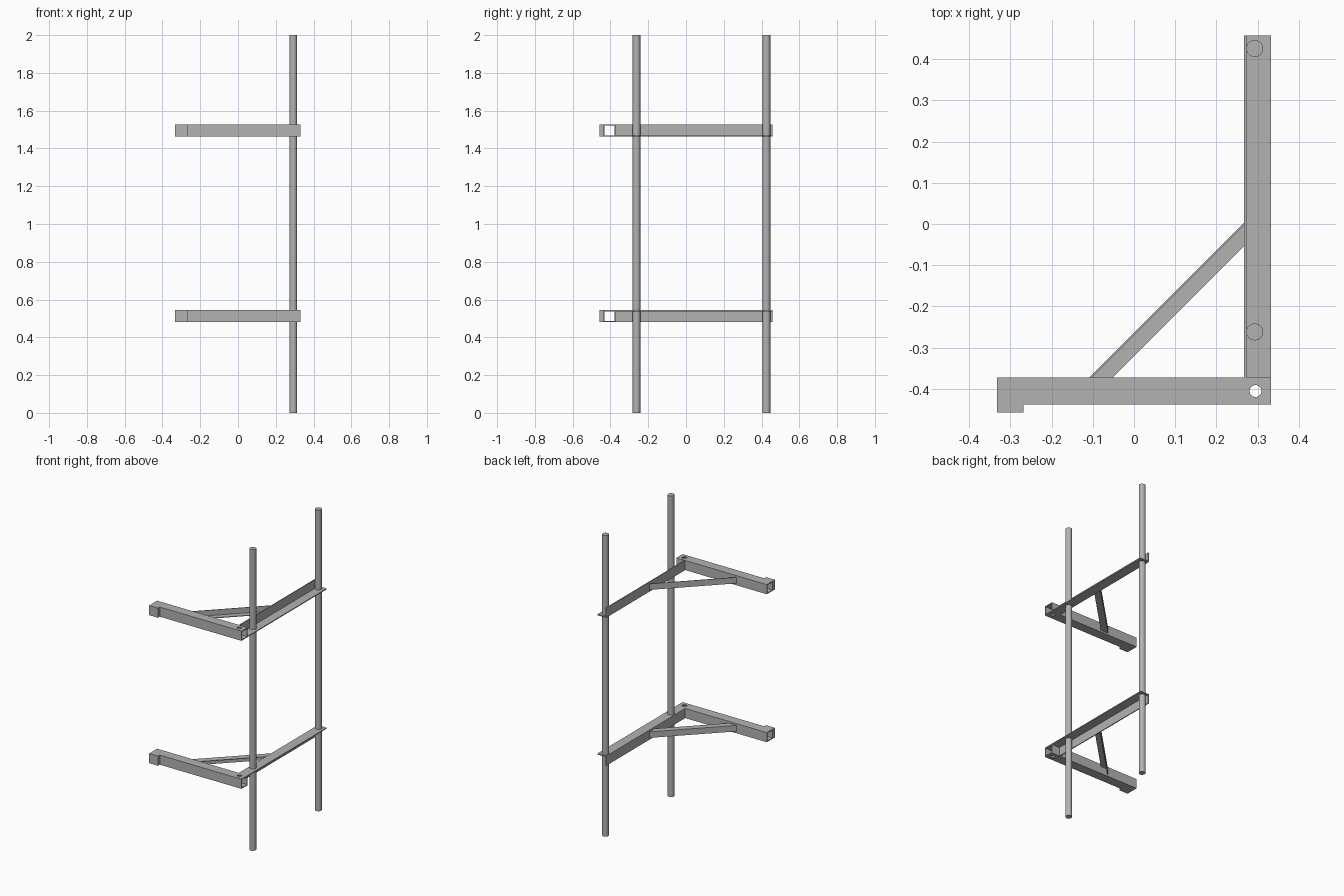
import bpy, bmesh, math

if "Cube" in bpy.data.objects:
    bpy.data.objects.remove(bpy.data.objects["Cube"])

steel = bpy.data.materials.new("steel_grey")
steel.diffuse_color = (0.45, 0.45, 0.45, 1)
steel.use_nodes = True
steel.node_tree.nodes["Principled BSDF"].inputs["Base Color"].default_value = steel.diffuse_color

H = 0.064            # bracket height
T = 0.006            # sheet thickness
Y0, Y1 = -0.438, -0.373   # arm tube front and back


def finish(name, bm):
    bmesh.ops.recalc_face_normals(bm, faces=bm.faces)
    me = bpy.data.meshes.new(name)
    bm.to_mesh(me)
    bm.free()
    ob = bpy.data.objects.new(name, me)
    bpy.context.collection.objects.link(ob)
    me.materials.append(steel)
    return ob


def add_prism(bm, pts, z0, z1):
    """Vertical extrusion of an xy outline."""
    lo = [bm.verts.new((x, y, z0)) for x, y in pts]
    hi = [bm.verts.new((x, y, z1)) for x, y in pts]
    bm.faces.new(lo)
    bm.faces.new(hi)
    n = len(pts)
    for i in range(n):
        j = (i + 1) % n
        bm.faces.new((lo[i], lo[j], hi[j], hi[i]))


def rect(x0, x1, y0, y1):
    return [(x0, y0), (x1, y0), (x1, y1), (x0, y1)]


def cylinder(name, x, y, z0, z1, r, n=32):
    bm = bmesh.new()
    add_prism(bm, [(x + r * math.cos(2 * math.pi * i / n),
                    y + r * math.sin(2 * math.pi * i / n)) for i in range(n)], z0, z1)
    return finish(name, bm)


def select(ob):
    bpy.ops.object.select_all(action='DESELECT')
    ob.select_set(True)
    bpy.context.view_layer.objects.active = ob


def arm_tube(name, zc):
    """Open square tube along x with a vertical pin hole."""
    bm = bmesh.new()
    ends = []
    for x in (-0.333, 0.332):
        rings = []
        for t in (0, T):
            a, b, h = Y0 + t, Y1 - t, H / 2 - t
            rings.append([bm.verts.new((x, y, zc + z)) for y, z in
                          ((a, -h), (b, -h), (b, h), (a, h))])
        ends.append(rings)
    (o0, i0), (o1, i1) = ends
    for k in range(4):
        m = (k + 1) % 4
        for a, b in ((o0, o1), (i0, i1), (o0, i0), (o1, i1)):
            bm.faces.new((a[k], a[m], b[m], b[k]))
    ob = finish(name, bm)
    cutter = cylinder("pin_hole_cutter", 0.295, (Y0 + Y1) / 2, zc - 0.1, zc + 0.1, 0.0145)
    cutter.hide_render = True
    mod = ob.modifiers.new("pin_hole", 'BOOLEAN')
    mod.operation, mod.solver, mod.object = 'DIFFERENCE', 'EXACT', cutter
    select(ob)
    bpy.ops.object.modifier_apply(modifier=mod.name)
    bpy.data.objects.remove(cutter)


def bracket(tag, zc, s):
    """s = 1: angle irons lie plate-down; s = -1: plate-up."""
    arm_tube(tag + "_arm_tube", zc)

    # end stop on the front of the arm
    bm = bmesh.new()
    add_prism(bm, rect(-0.333, -0.268, -0.457, Y0), zc - H / 2, zc + H / 2)
    finish(tag + "_end_stop", bm)

    # angle iron holding the poles: upright flange and flat plate
    def angle(name, flange, plate, h, t):
        bm = bmesh.new()
        add_prism(bm, flange, zc - h / 2, zc + h / 2)
        za, zb = sorted((zc - s * h / 2, zc - s * (h / 2 - t)))
        add_prism(bm, plate, za, zb)
        finish(name, bm)

    angle(tag + "_pole_rail", rect(0.267, 0.267 + T, Y1, 0.457),
          rect(0.267 + T, 0.332, Y1, 0.457), H, T)

    # diagonal brace, mitred against arm and rail
    def strip(d0, d1):
        xa, ya = -0.109, 0.003
        return [(xa + d0, Y1), (xa + d1, Y1), (0.267, ya - d1), (0.267, ya - d0)]

    angle(tag + "_brace", strip(0, 0.006), strip(0.006, 0.057), 0.04, 0.004)


bracket("upper", 1.495, 1)
bracket("lower", 0.512, -1)

# two upright poles
for name, y in (("front_pole", -0.262), ("back_pole", 0.426)):
    pole = cylinder(name, 0.293, y, 0, 2, 0.0205)
    select(pole)
    bpy.ops.object.shade_smooth_by_angle(angle=math.radians(30))
